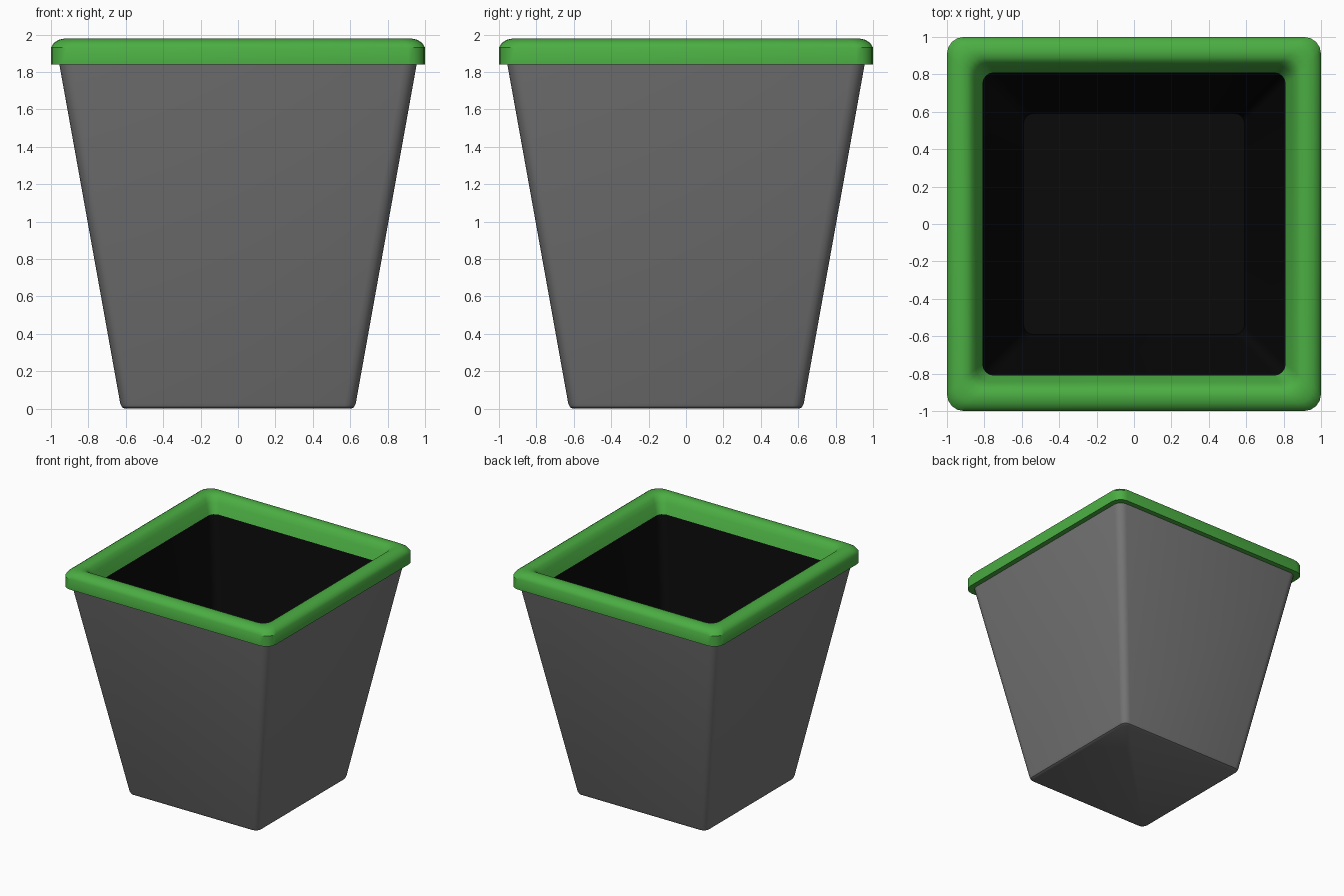
import bpy, bmesh, math

if "Cube" in bpy.data.objects:
    bpy.data.objects.remove(bpy.data.objects["Cube"])


def material(name, rgb):
    m = bpy.data.materials.new(name)
    m.diffuse_color = (*rgb, 1)
    m.use_nodes = True
    m.node_tree.nodes["Principled BSDF"].inputs["Base Color"].default_value = m.diffuse_color
    return m


def rounded_square(half, radius, seg=4):
    pts = []
    c = half - radius
    for k, (sx, sy) in enumerate([(1, 1), (-1, 1), (-1, -1), (1, -1)]):
        for i in range(seg + 1):
            a = math.pi / 2 * (k + i / seg)
            pts.append((sx * c + radius * math.cos(a), sy * c + radius * math.sin(a)))
    return pts


def loft(name, profile, mat, cap_first=False, cap_last=False):
    """Skin rounded squares given as (half width, corner radius, z)."""
    bm = bmesh.new()
    rings = [[bm.verts.new((x, y, z)) for x, y in rounded_square(h, r)]
             for h, r, z in profile]
    n = len(rings[0])
    for a, b in zip(rings, rings[1:]):
        for i in range(n):
            j = (i + 1) % n
            bm.faces.new((a[i], a[j], b[j], b[i]))
    if cap_first:
        bm.faces.new(rings[0][::-1])
    if cap_last:
        bm.faces.new(rings[-1])
    me = bpy.data.meshes.new(name)
    bm.to_mesh(me)
    bm.free()
    ob = bpy.data.objects.new(name, me)
    bpy.context.collection.objects.link(ob)
    me.materials.append(mat)
    bpy.ops.object.select_all(action='DESELECT')
    ob.select_set(True)
    bpy.context.view_layer.objects.active = ob
    bpy.ops.object.shade_smooth_by_angle(angle=math.radians(35))
    return ob


grey = material("dark_grey", (0.18, 0.18, 0.18))
green = material("green", (0.07, 0.42, 0.055))
black = material("black", (0.003, 0.003, 0.003))

# tapered outer wall with a softened foot
loft("pot_body", [(0.605, 0.04, 0.0), (0.62, 0.05, 0.008), (0.63, 0.06, 0.03),
                  (0.955, 0.07, 1.84)], grey, cap_first=True)

# rounded lip: underside, outer band, crown, sloping inner band
loft("pot_rim", [(0.95, 0.06, 1.84), (1.0, 0.09, 1.84), (1.0, 0.09, 1.93),
                 (0.985, 0.09, 1.955), (0.96, 0.09, 1.972), (0.925, 0.085, 1.98),
                 (0.89, 0.08, 1.975), (0.865, 0.075, 1.955),
                 (0.845, 0.07, 1.92), (0.81, 0.06, 1.84)], green)

# dark hollow interior
loft("pot_interior", [(0.81, 0.06, 1.84), (0.59, 0.05, 0.04)], black, cap_last=True)
